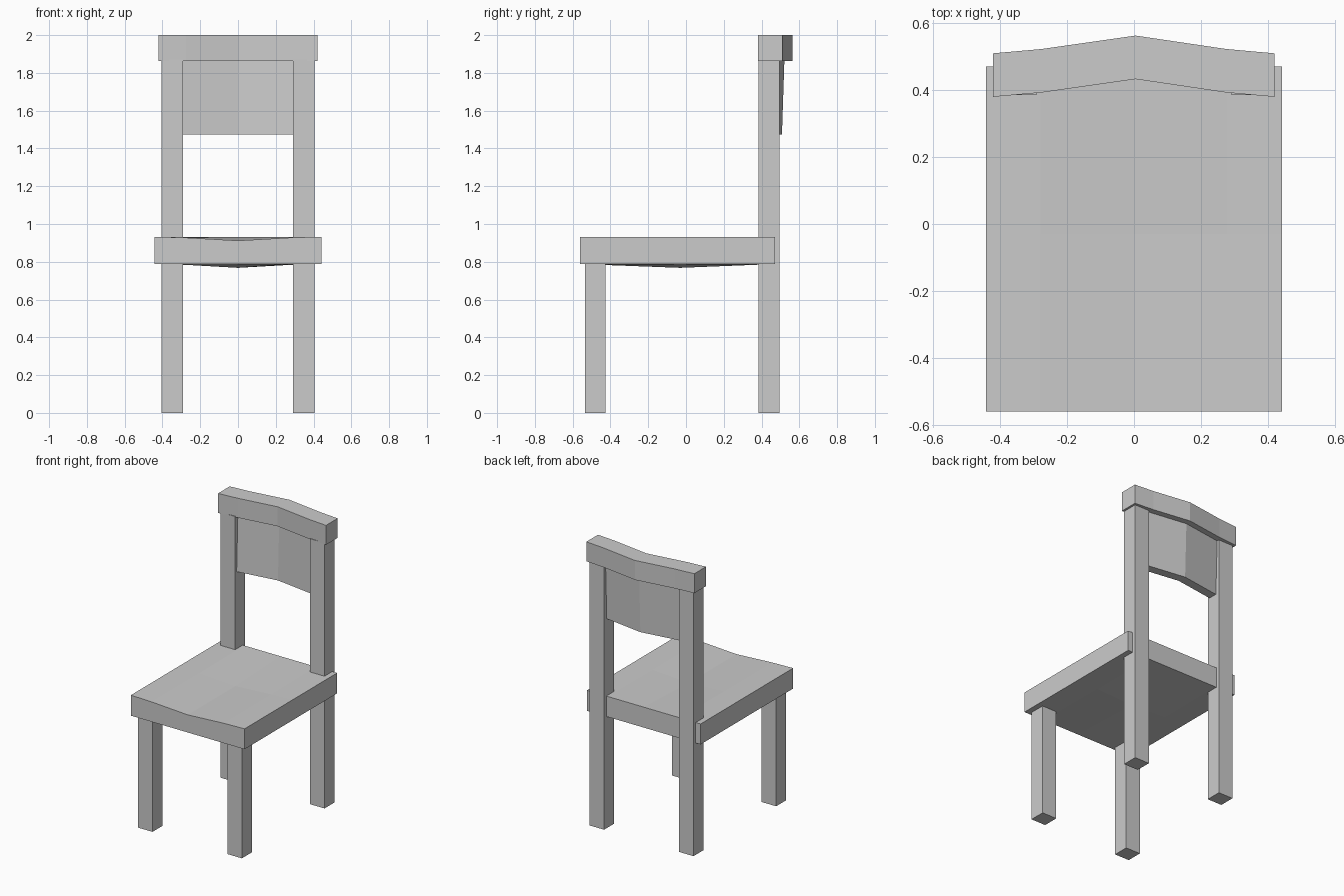
import bpy

if "Cube" in bpy.data.objects:
    bpy.data.objects.remove(bpy.data.objects["Cube"])


def make_mesh(name, verts, faces):
    me = bpy.data.meshes.new(name)
    me.from_pydata(verts, [], faces)
    me.update()
    ob = bpy.data.objects.new(name, me)
    bpy.context.collection.objects.link(ob)
    return ob


def make_box(name, x0, x1, y0, y1, z0, z1):
    v = [(x, y, z) for z in (z0, z1) for y in (y0, y1) for x in (x0, x1)]
    f = [(0, 2, 3, 1), (4, 5, 7, 6), (0, 1, 5, 4), (1, 3, 7, 5), (3, 2, 6, 7), (2, 0, 4, 6)]
    return make_mesh(name, v, f)


def slab(name, us, vs, low, high):
    """Closed slab over a u/v grid; low and high give the 3D point of each side."""
    nu, nv = len(us), len(vs)
    n = nu * nv
    verts = [fn(i, j) for fn in (low, high) for j in range(nv) for i in range(nu)]
    idx = lambda i, j: j * nu + i
    faces = []
    for j in range(nv - 1):
        for i in range(nu - 1):
            q = (idx(i, j), idx(i + 1, j), idx(i + 1, j + 1), idx(i, j + 1))
            faces.append(tuple(reversed(q)))
            faces.append(tuple(k + n for k in q))
    rim = ([idx(i, 0) for i in range(nu)] + [idx(nu - 1, j) for j in range(1, nv)]
           + [idx(i, nv - 1) for i in range(nu - 2, -1, -1)]
           + [idx(0, j) for j in range(nv - 2, 0, -1)])
    for a, b in zip(rim, rim[1:] + rim[:1]):
        faces.append((a, b, b + n, a + n))
    return make_mesh(name, verts, faces)


# Legs; the back pair runs up to the top rail
for side, s in (("left", -1), ("right", 1)):
    x0, x1 = sorted((s * 0.292, s * 0.405))
    make_box("front_leg_" + side, x0, x1, -0.535, -0.425, 0, 0.80)
    make_box("back_leg_" + side, x0, x1, 0.385, 0.495, 0, 1.87)

# Seat, dished in the middle and at the front edge
sx = [-0.443, -0.28, 0, 0.28, 0.443]
sy = [-0.56, -0.03, 0.47]
dip = [0, 0.004, 0.02, 0.004, 0]
top_dip, bottom_dip = [1, 1, 0], [0, 1, 0]
slab("seat", sx, sy,
     lambda i, j: (sx[i], sy[j], 0.788 - dip[i] * bottom_dip[j]),
     lambda i, j: (sx[i], sy[j], 0.932 - dip[i] * top_dip[j]))

# Top rail, bent backwards
rx = [-0.422, -0.275, 0.005, 0.275, 0.42]
ry = [0.38, 0.393, 0.433, 0.393, 0.38]
rz = [1.863, 2.0]
slab("top_rail", rx, rz,
     lambda i, j: (rx[i], ry[i] + 0.13, rz[j]),
     lambda i, j: (rx[i], ry[i], rz[j]))

# Back panel between the posts, leaning slightly
px = [-0.293, 0, 0.293]
py = [0.412, 0.455, 0.412]
pz = [1.475, 1.87]
lean = [-0.01, 0.003]
slab("back_panel", px, pz,
     lambda i, j: (px[i], py[i] + 0.063 + lean[j], pz[j]),
     lambda i, j: (px[i], py[i] + lean[j], pz[j]))
